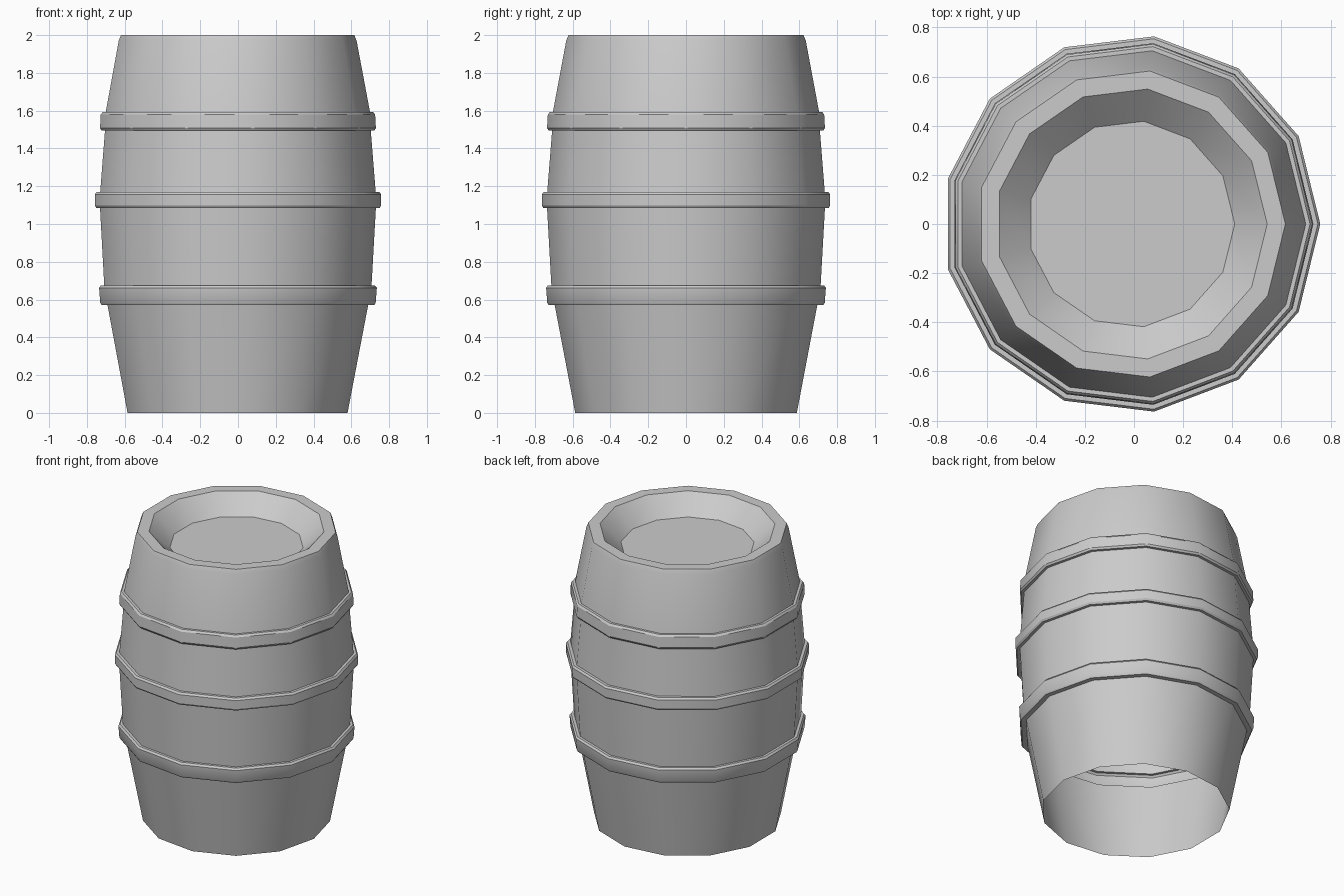
import bpy, bmesh, math

if "Cube" in bpy.data.objects:
    bpy.data.objects.remove(bpy.data.objects["Cube"])

SIDES = 13
OFFSET_X = -0.011   # odd side count: shifts the bounding box onto x = 0


def hoop(z0, z1, body0, body1, out0, out1):
    """Profile points of one raised band with small chamfers."""
    c = 0.013
    return [(body0, z0), (out0 - 0.008, z0), (out0, z0 + c),
            (out1, z1 - c), (out1 - 0.010, z1), (body1, z1)]


# Barrel profile (radius, z): open bottom, staves with three hoops, rim, sunken lid
profile = [(0.591, 0.0)]
profile += hoop(0.570, 0.675, 0.700, 0.718, 0.740, 0.746)
profile += hoop(1.085, 1.170, 0.741, 0.740, 0.769, 0.769)
profile += hoop(1.495, 1.592, 0.714, 0.710, 0.741, 0.737)
profile += [(0.639, 1.97), (0.627, 2.0), (0.553, 2.0), (0.421, 1.88)]

# Revolve the profile around z
bm = bmesh.new()
rings = []
for r, z in profile:
    ring = []
    for i in range(SIDES):
        a = 2 * math.pi * i / SIDES
        ring.append(bm.verts.new((OFFSET_X + r * math.cos(a), r * math.sin(a), z)))
    rings.append(ring)
for low, high in zip(rings, rings[1:]):
    for i in range(SIDES):
        j = (i + 1) % SIDES
        bm.faces.new((low[i], low[j], high[j], high[i]))
bm.faces.new(rings[-1])   # lid

mesh = bpy.data.meshes.new("barrel")
bm.to_mesh(mesh)
bm.free()
barrel = bpy.data.objects.new("barrel", mesh)
bpy.context.collection.objects.link(barrel)

# Smooth around the staves, crisp at the hoops and rim
bpy.context.view_layer.objects.active = barrel
barrel.select_set(True)
bpy.ops.object.shade_smooth_by_angle(angle=math.radians(30))
